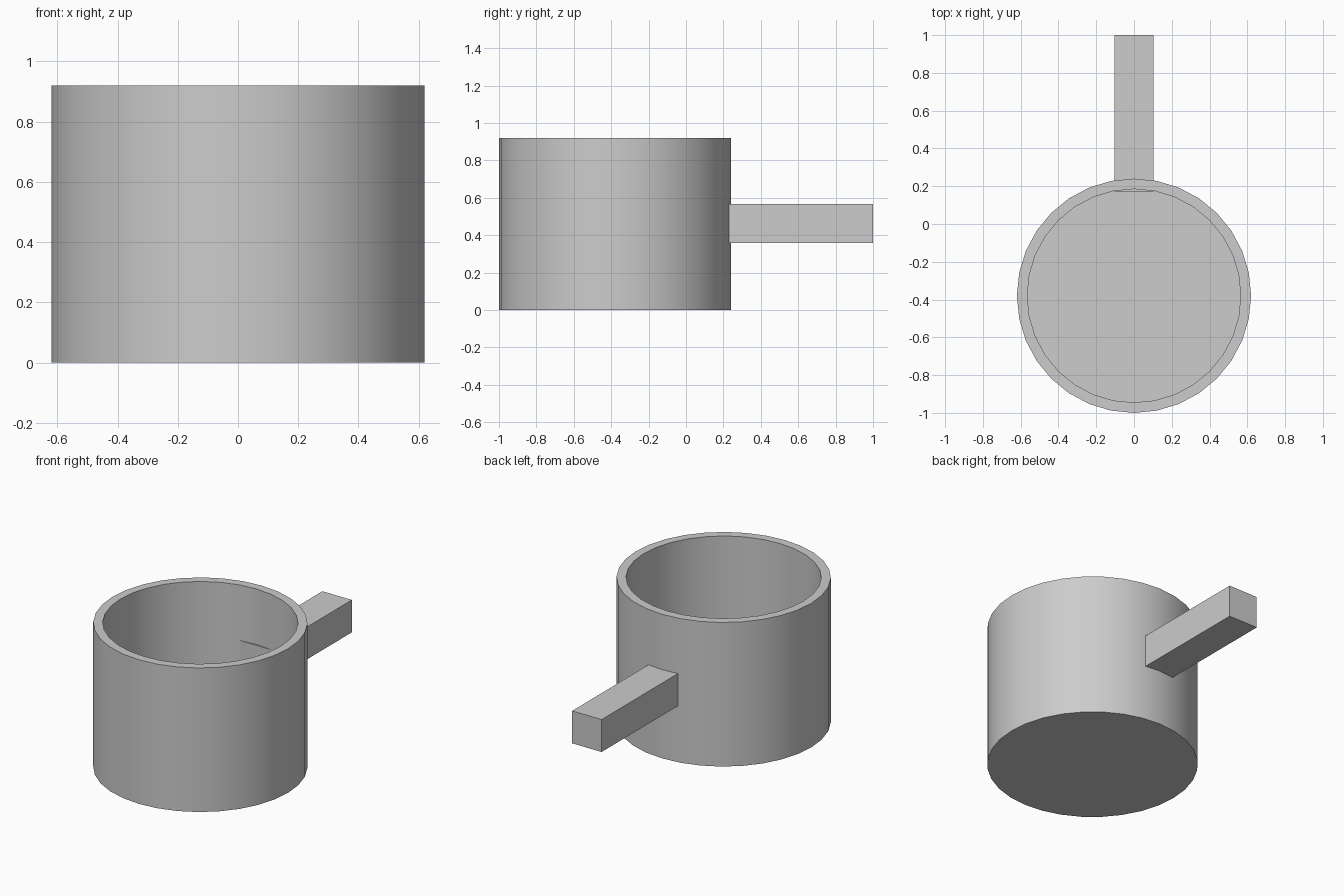
import bpy
import bmesh
import math
from mathutils import Matrix, Vector

cube = bpy.data.objects.get("Cube")
if cube:
    bpy.data.objects.remove(cube, do_unlink=True)

# Single grey material
grey = bpy.data.materials.new("light grey")
grey.use_nodes = True
colour = (0.604, 0.604, 0.604, 1.0)
grey.diffuse_color = colour
grey.node_tree.nodes["Principled BSDF"].inputs["Base Color"].default_value = colour

SEGMENTS = 32
CENTRE_Y = -0.38
RADIUS, INNER, HEIGHT, FLOOR = 0.62, 0.565, 0.92, 0.055


def finish(bm, name):
    bmesh.ops.recalc_face_normals(bm, faces=bm.faces)
    mesh = bpy.data.meshes.new(name)
    bm.to_mesh(mesh)
    bm.free()
    mesh.materials.append(grey)
    obj = bpy.data.objects.new(name, mesh)
    bpy.context.collection.objects.link(obj)
    return obj


# Pot: rings from the outer base, over the rim, down to the inner floor
bm = bmesh.new()
rings = []
for r, z in [(RADIUS, 0), (RADIUS, HEIGHT), (INNER, HEIGHT), (INNER, FLOOR)]:
    angles = [2 * math.pi * i / SEGMENTS for i in range(SEGMENTS)]
    rings.append([bm.verts.new((r * math.cos(a), CENTRE_Y + r * math.sin(a), z))
                  for a in angles])
for low, high in zip(rings, rings[1:]):
    for i in range(SEGMENTS):
        j = (i + 1) % SEGMENTS
        bm.faces.new((low[i], low[j], high[j], high[i]))
bm.faces.new(rings[0])
bm.faces.new(rings[-1])
pot = finish(bm, "pot")
bpy.ops.object.select_all(action='DESELECT')
pot.select_set(True)
bpy.context.view_layer.objects.active = pot
bpy.ops.object.shade_smooth_by_angle(angle=math.radians(30))

# Handle: square bar whose root just breaks through the inner wall
low, high = Vector((-0.104, 0.173, 0.359)), Vector((0.104, 1.0, 0.566))
bm = bmesh.new()
bmesh.ops.create_cube(bm, size=1.0, matrix=Matrix.Translation((low + high) / 2)
                      @ Matrix.Diagonal((*(high - low), 1.0)))
finish(bm, "handle")
